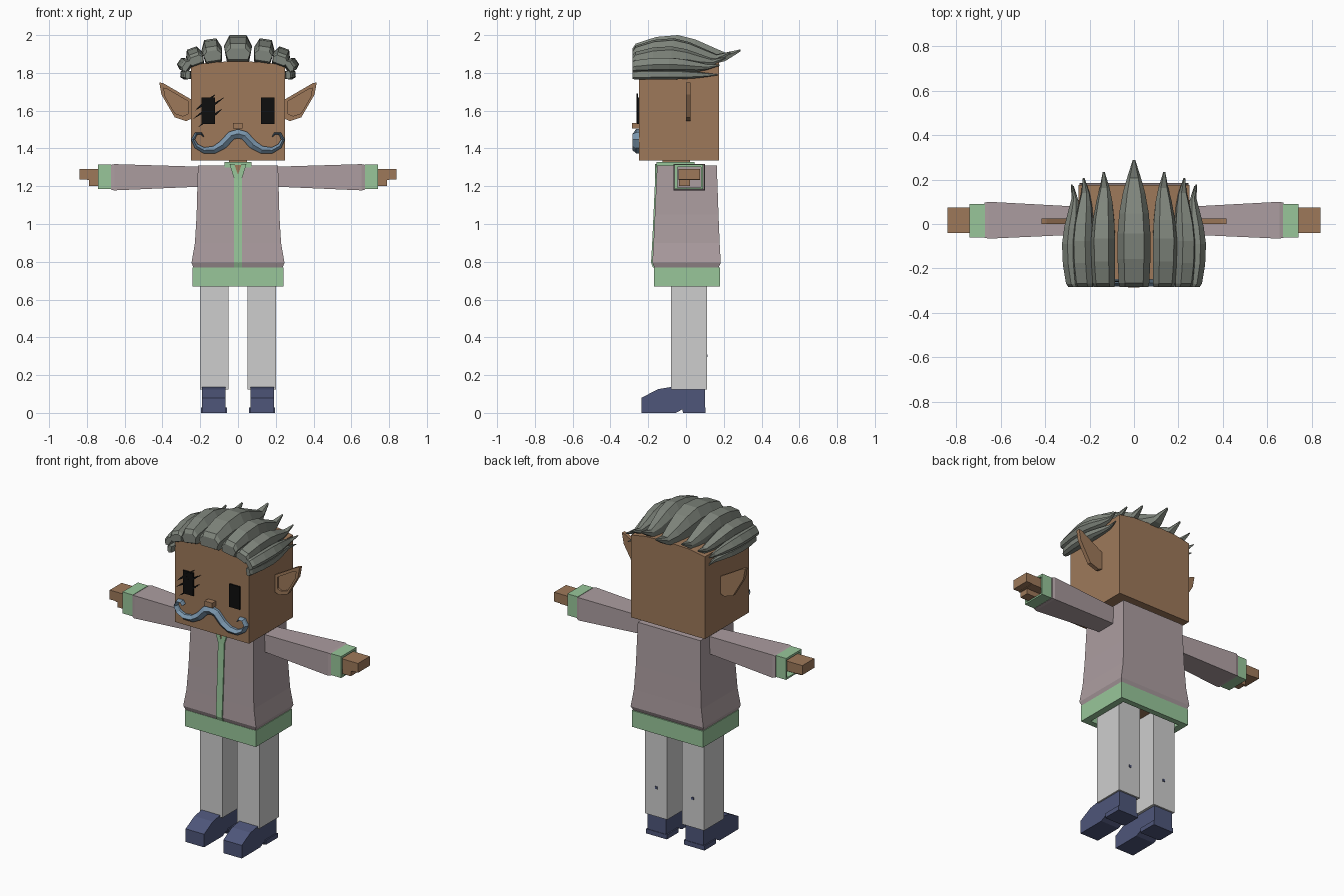
import bpy, bmesh, math
from mathutils import Matrix, Vector

cube = bpy.data.objects.get("Cube")
if cube:
    bpy.data.objects.remove(cube, do_unlink=True)


def material(name, r, g, b):
    """Flat material from 0-255 display values."""
    col = [((c / 255 + 0.055) / 1.055) ** 2.4 for c in (r, g, b)] + [1]
    m = bpy.data.materials.new(name)
    m.use_nodes = True
    m.diffuse_color = col
    m.node_tree.nodes["Principled BSDF"].inputs["Base Color"].default_value = col
    return m


SKIN = material("brown skin", 158, 121, 90)
JACKET = material("mauve cloth", 172, 157, 160)
GREEN = material("green trim", 152, 198, 154)
TROUSER = material("light grey cloth", 206, 206, 206)
SHOE = material("navy leather", 78, 86, 122)
HAIR = material("grey hair", 127, 133, 124)
TACHE = material("blue grey hair", 122, 150, 173)
BLACK = material("black", 14, 14, 14)


def loft(name, rings, mat, mirror=False, closed=False):
    """Skin a list of equal-length point rings; cap the ends unless closed."""
    bm = bmesh.new()
    vs = [[bm.verts.new(p) for p in ring] for ring in rings]
    pairs = list(zip(vs, vs[1:]))
    if closed:
        pairs.append((vs[-1], vs[0]))
    else:
        bm.faces.new(vs[0])
        bm.faces.new(vs[-1])
    n = len(vs[0])
    for a, b in pairs:
        for i in range(n):
            j = (i + 1) % n
            bm.faces.new((a[i], a[j], b[j], b[i]))
    bmesh.ops.recalc_face_normals(bm, faces=bm.faces)
    me = bpy.data.meshes.new(name)
    bm.to_mesh(me)
    bm.free()
    me.materials.append(mat)
    ob = bpy.data.objects.new(name, me)
    bpy.context.collection.objects.link(ob)
    if mirror:
        ob.modifiers.new("Mirror", "MIRROR")
    return ob


def rect_z(x0, x1, y0, y1, z):
    return [(x0, y0, z), (x1, y0, z), (x1, y1, z), (x0, y1, z)]


def rect_x(x, y0, y1, z0, z1):
    return [(x, y0, z0), (x, y1, z0), (x, y1, z1), (x, y0, z1)]


def box(name, x0, x1, y0, y1, z0, z1, mat, mirror=False):
    return loft(name, [rect_z(x0, x1, y0, y1, z) for z in (z0, z1)], mat, mirror)


def plate(name, pts, y0, y1, mat, mirror=False):
    """Outline in x and z, extruded along y."""
    return loft(name, [[(x, y, z) for x, z in pts] for y in (y0, y1)], mat, mirror)


# Legs and small marks on the calves
box("leg", 0.05, 0.2, -0.08, 0.11, 0.125, 0.76, TROUSER, True)
box("calf_mark", 0.115, 0.13, 0.108, 0.114, 0.295, 0.31, SHOE, True)

# Shoes: side profile extruded across the foot
shoe = [(-0.235, 0), (-0.235, 0.08), (-0.15, 0.125), (-0.08, 0.137), (0.1, 0.137),
        (0.1, 0), (-0.015, 0), (-0.02, 0.018), (-0.055, 0)]
loft("shoe", [[(x, y, z) for y, z in shoe] for x in (0.065, 0.19)], SHOE, True)
box("shoe_heel", 0.057, 0.197, -0.01, 0.103, 0, 0.028, SHOE, True)

# Hips and hollow hem band
box("hips", -0.2, 0.2, -0.1, 0.12, 0.72, 0.78, SKIN)
outer, inner = (-0.24, 0.24, -0.17, 0.18), (-0.2, 0.2, -0.135, 0.145)
loft("hem_band", [rect_z(*outer, 0.67), rect_z(*outer, 0.77),
                  rect_z(*inner, 0.77), rect_z(*inner, 0.67)], GREEN, closed=True)

# Flared jacket
flare = [(0.77, 0.236, -0.168, 0.173), (0.795, 0.246, -0.178, 0.184),
         (0.9, 0.228, -0.172, 0.178), (1.05, 0.219, -0.165, 0.172),
         (1.31, 0.212, -0.153, 0.163)]
loft("jacket", [rect_z(-w, w, a, b, z) for z, w, a, b in flare], JACKET)

# Front zip strip with a V-shaped collar opening
zip_line = [(z, a) for z, w, a, b in flare[:-1]] + [(1.25, -0.156)]
loft("zip_strip", [rect_z(-0.021, 0.021, a - 0.007, a + 0.01, z) for z, a in zip_line], GREEN)
plate("chest_opening", [(-0.035, 1.312), (0.035, 1.312), (0, 1.24)], -0.16, -0.14, SKIN)
plate("collar_flap", [(0, 1.235), (0.021, 1.24), (0.045, 1.318), (0.02, 1.318), (0, 1.26)],
      -0.164, -0.145, GREEN, True)
out_c, in_c = (-0.072, 0.072, -0.155, 0.045), (-0.05, 0.05, -0.13, 0.025)
loft("collar", [rect_z(*out_c, 1.3), rect_z(*out_c, 1.328),
                rect_z(*in_c, 1.328), rect_z(*in_c, 1.3)], GREEN, closed=True)
box("neck", -0.048, 0.048, -0.125, 0.02, 1.28, 1.35, SKIN)

# Arms: sleeve, hollow cuff, hand and thumb
loft("sleeve", [rect_x(0.19, -0.045, 0.075, 1.198, 1.303),
                rect_x(0.655, -0.066, 0.1, 1.178, 1.317),
                rect_x(0.672, -0.062, 0.096, 1.182, 1.312)], JACKET, True)
out_k, in_k = (-0.06, 0.09, 1.184, 1.315), (-0.046, 0.08, 1.194, 1.302)
loft("cuff", [rect_x(0.67, *out_k), rect_x(0.74, *out_k),
              rect_x(0.74, *in_k), rect_x(0.67, *in_k)], GREEN, True, closed=True)
box("hand", 0.66, 0.8, -0.04, 0.075, 1.232, 1.292, SKIN, True)
box("fingers", 0.79, 0.84, -0.04, 0.075, 1.235, 1.292, SKIN, True)
box("thumb", 0.67, 0.79, -0.038, 0.02, 1.2, 1.24, SKIN, True)

# Head with a gently arched top
arch = [(0.25, 1.838), (0.15, 1.856), (0, 1.862), (-0.15, 1.856), (-0.25, 1.838)]
plate("head", [(-0.25, 1.335), (0.25, 1.335)] + arch, -0.25, 0.175, SKIN)

# Pointed ears with a recessed inner face
ear = [(0.24, 1.56), (0.275, 1.545), (0.335, 1.565), (0.405, 1.685), (0.417, 1.75),
       (0.395, 1.745), (0.24, 1.655)]
cx, cz = 0.332, 1.64
ear_in = [(cx + (x - cx) * 0.72, cz + (z - cz) * 0.72) for x, z in ear]
ear_steps = [(ear, 0.024), (ear, 0.0), (ear_in, 0.0), (ear_in, 0.012)]
loft("ear", [[(x, y, z) for x, z in pts] for pts, y in ear_steps], SKIN, True)

# Eyes, and slanted scar slashes across the right one
box("eye", 0.122, 0.192, -0.259, -0.25, 1.53, 1.67, BLACK, True)
for x0, z0, x1, z1 in [(-0.23, 1.598, -0.115, 1.69), (-0.24, 1.555, -0.07, 1.672),
                       (-0.215, 1.51, -0.08, 1.612)]:
    mx, mz = (x0 + x1) / 2, (z0 + z1) / 2
    plate("scar", [(x0, z0), (mx + 0.006, mz - 0.008), (x1, z1), (mx - 0.006, mz + 0.008)],
          -0.262, -0.254, BLACK)

# Nose
box("nose", -0.027, 0.025, -0.285, -0.24, 1.505, 1.536, SKIN)

# Curled moustache: tapering ribbon following a path
path = [(0, 1.478, 0.024), (0.035, 1.468, 0.024), (0.08, 1.42, 0.023), (0.125, 1.393, 0.02),
        (0.18, 1.39, 0.016), (0.22, 1.412, 0.013), (0.238, 1.447, 0.01),
        (0.222, 1.478, 0.008), (0.195, 1.48, 0.006), (0.182, 1.462, 0.003)]
rings = []
for i, (x, z, w) in enumerate(path):
    a, b = path[max(i - 1, 0)], path[min(i + 1, len(path) - 1)]
    d = Vector((b[0] - a[0], b[1] - a[1])).normalized()
    nx, nz = (-d.y * w, d.x * w) if i else (0, w)
    rings.append([(x + nx, -0.265, z + nz), (x, -0.282, z),
                  (x - nx, -0.265, z - nz), (x - nx, -0.245, z - nz), (x + nx, -0.245, z + nz)])
loft("moustache", rings, TACHE, True)

# Hair strand stations: length fraction, underside, top, width
strand = [(0, 0.07, 0.5, 0.88), (0.03, 0, 0.68, 0.93), (0.22, 0, 0.93, 1), (0.42, 0, 1, 1),
          (0.58, -0.06, 0.84, 0.9), (0.74, -0.1, 0.55, 0.68), (0.86, 0.02, 0.34, 0.42),
          (1, 0.38, 0.46, 0.08)]


def hair(name, x, z, angle, half, height, tip, mirror=True):
    turn = Matrix.Rotation(math.radians(angle), 3, "Y")
    base = Vector((x, 0, z))
    rings = []
    for t, lo, hi, w in strand:
        y, w = -0.283 + t * (tip + 0.283), w * half
        lo, hi = lo * height, hi * height
        mid = lo + (hi - lo) * 0.6
        section = [(-w * 0.8, lo), (w * 0.8, lo), (w, mid), (w * 0.6, hi),
                   (-w * 0.6, hi), (-w, mid)]
        rings.append([base + turn @ Vector((px, y, pz)) for px, pz in section])
    loft(name, rings, HAIR, mirror)


hair("hair_centre", 0, 1.86, 0, 0.074, 0.14, 0.288, False)
hair("hair_inner", 0.128, 1.855, 9, 0.054, 0.125, 0.235)
hair("hair_outer", 0.213, 1.842, 20, 0.045, 0.095, 0.208)
hair("hair_side_upper", 0.258, 1.825, 55, 0.035, 0.066, 0.178)
hair("hair_side_lower", 0.25, 1.788, 85, 0.026, 0.055, 0.17)
